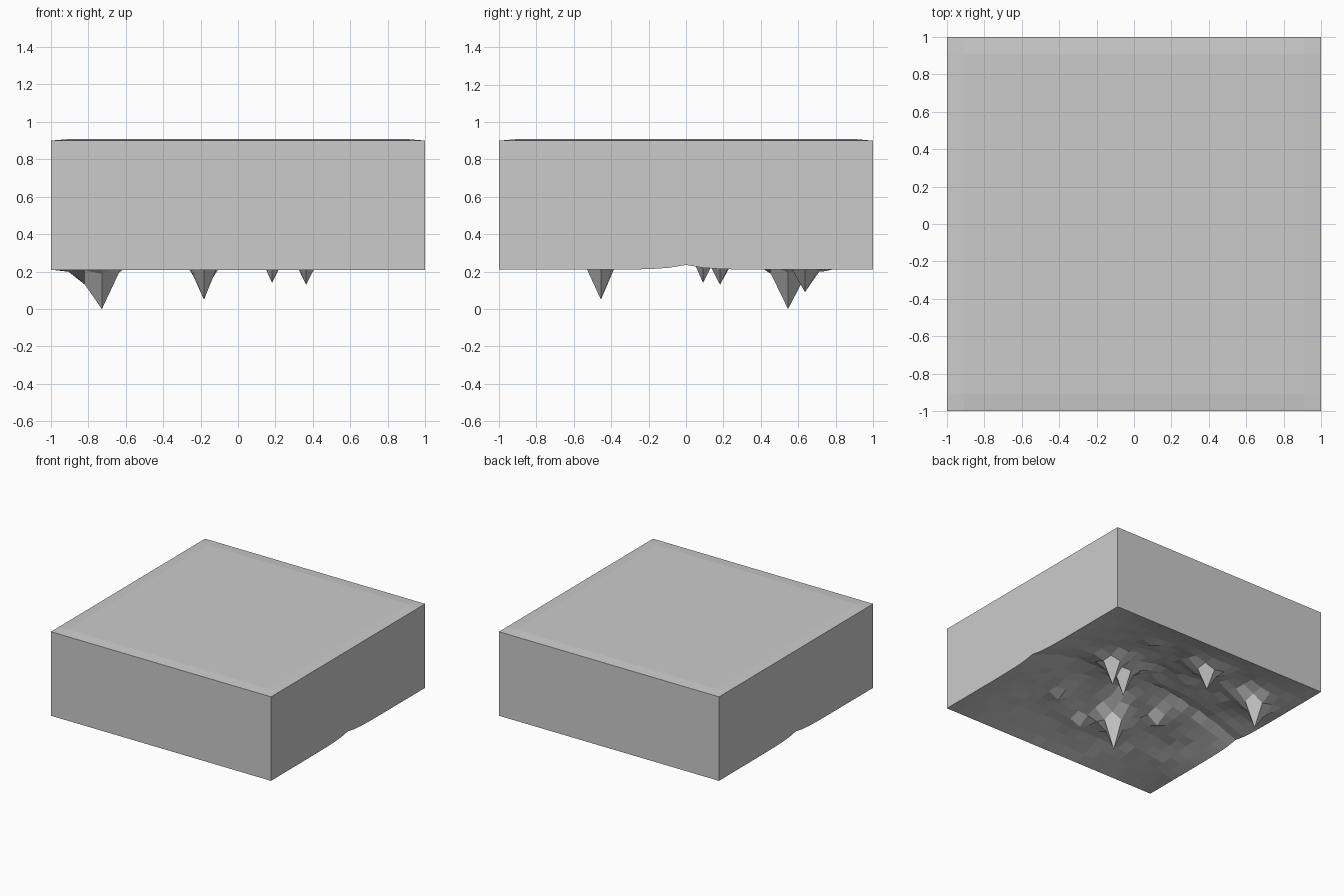
import bpy, bmesh, math, random

if "Cube" in bpy.data.objects:
    bpy.data.objects.remove(bpy.data.objects["Cube"])

random.seed(4)
N = 22                      # grid cells per side
C = 2.0 / N                 # cell size

# hanging spikes and softer mounds: column, row, tip height, falloff radius
SPIKES = [
    (3, 17, 0.0, 0.085), (2, 17, 0.13, 0.08), (1, 18, 0.2, 0.05), (1, 19, 0.2, 0.06),
    (9, 6, 0.05, 0.08), (9, 18, 0.09, 0.10),
    (15, 13, 0.13, 0.075), (13, 12, 0.14, 0.075),
    (6, 8, 0.28, 0.10), (11, 4, 0.26, 0.10), (15, 6, 0.28, 0.09),
    (15, 18, 0.27, 0.10), (8, 14, 0.33, 0.10),
]


def ceiling(x, y):
    """Shallow vault that rises from the rim, with small bumps inside."""
    vault = (1 - x * x) * (1 - y * y)
    return (0.21 + 0.20 * vault + 0.026 * math.exp(-abs(y) / 0.1)
            + 0.02 * vault * random.uniform(-1, 1))


def underside(x, y):
    base = ceiling(x, y)
    z = base
    if max(abs(x), abs(y)) > 0.999:
        return base
    for i, j, tip, rad in SPIKES:
        px, py = -1 + i * C, -1 + j * C
        fall = math.exp(-math.hypot(x - px, y - py) / rad)
        z = min(z, base - (base - tip) * fall)
    return z


# rock slab: grid extruded upward, then the underside is sculpted
bm = bmesh.new()
bmesh.ops.create_grid(bm, x_segments=N, y_segments=N, size=1.0)
res = bmesh.ops.extrude_face_region(bm, geom=bm.faces[:], use_keep_orig=True)
top = {g for g in res["geom"] if isinstance(g, bmesh.types.BMVert)}
for v in bm.verts:
    x, y = v.co.x, v.co.y
    if v in top:
        v.co.z = 0.90 if max(abs(x), abs(y)) > 0.999 else 0.908
    else:
        v.co.z = underside(x, y)
bmesh.ops.recalc_face_normals(bm, faces=bm.faces[:])

me = bpy.data.meshes.new("cave_ceiling")
bm.to_mesh(me)
bm.free()
ob = bpy.data.objects.new("cave_ceiling", me)
bpy.context.collection.objects.link(ob)

# one grey stone colour
mat = bpy.data.materials.new("grey_stone")
mat.diffuse_color = (0.6, 0.6, 0.6, 1)
mat.use_nodes = True
mat.node_tree.nodes["Principled BSDF"].inputs["Base Color"].default_value = mat.diffuse_color
me.materials.append(mat)
